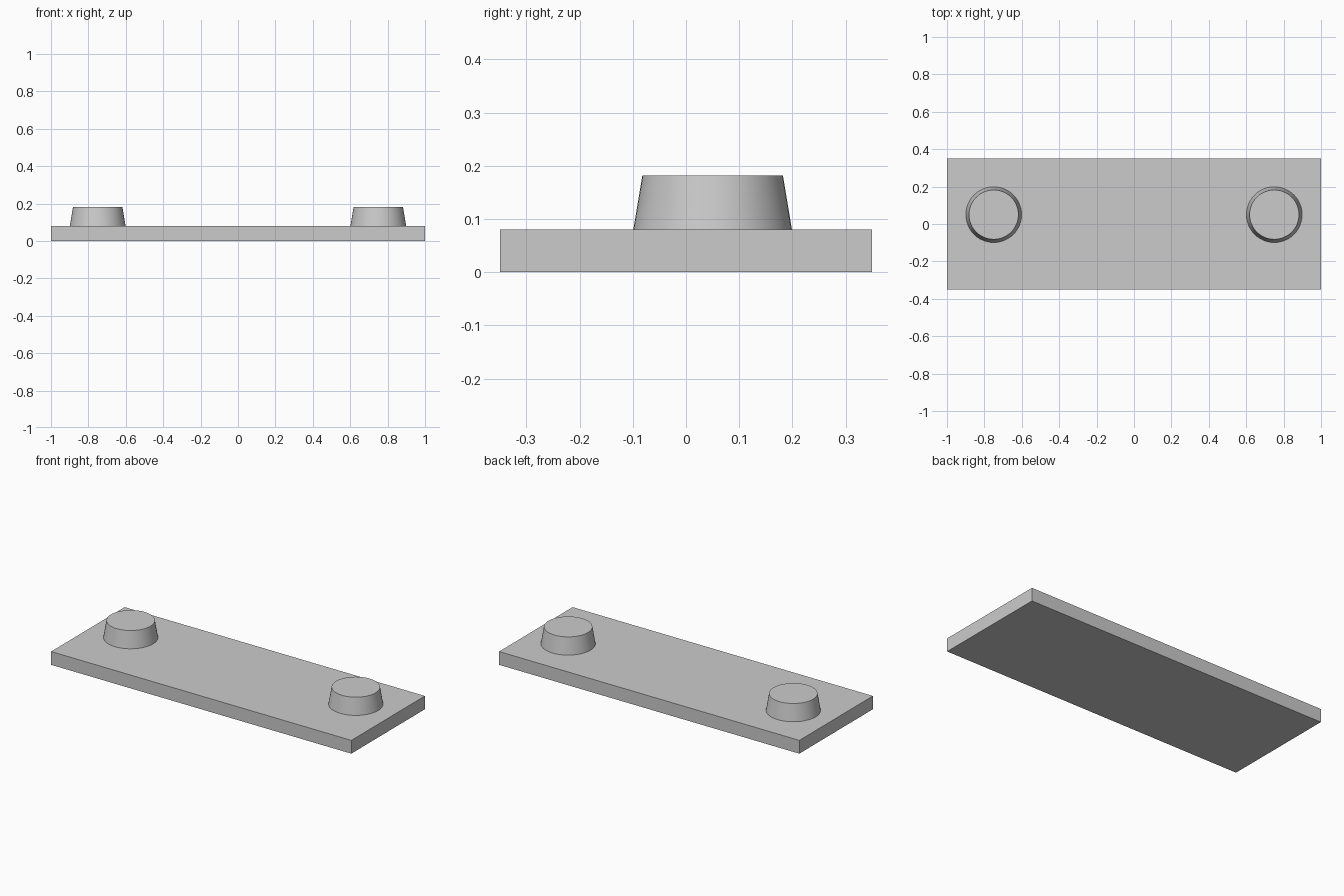
import bpy

cube = bpy.data.objects.get("Cube")
if cube:
    bpy.data.objects.remove(cube, do_unlink=True)

# Single grey material
grey = bpy.data.materials.new("plain_grey")
grey.use_nodes = True
colour = (0.6, 0.6, 0.6, 1)
grey.diffuse_color = colour
grey.node_tree.nodes["Principled BSDF"].inputs["Base Color"].default_value = colour

PLATE_SIZE = (2.0, 0.7, 0.08)
STUD_HEIGHT = 0.102


def finish(name):
    obj = bpy.context.object
    obj.name = name
    obj.data.materials.append(grey)
    return obj


# Flat rectangular base plate
bpy.ops.mesh.primitive_cube_add(size=1, location=(0, 0, PLATE_SIZE[2] / 2))
plate = finish("base_plate")
plate.scale = PLATE_SIZE
bpy.ops.object.transform_apply(location=False, rotation=False, scale=True)

# Tapered round studs, one near each end, set slightly towards the back
for side, x in (("left", 0.75), ("right", -0.75)):
    bpy.ops.mesh.primitive_cone_add(
        vertices=48, radius1=0.149, radius2=0.132, depth=STUD_HEIGHT,
        location=(x, 0.05, PLATE_SIZE[2] + STUD_HEIGHT / 2))
    finish(side + "_stud")
    bpy.ops.object.shade_smooth_by_angle()
